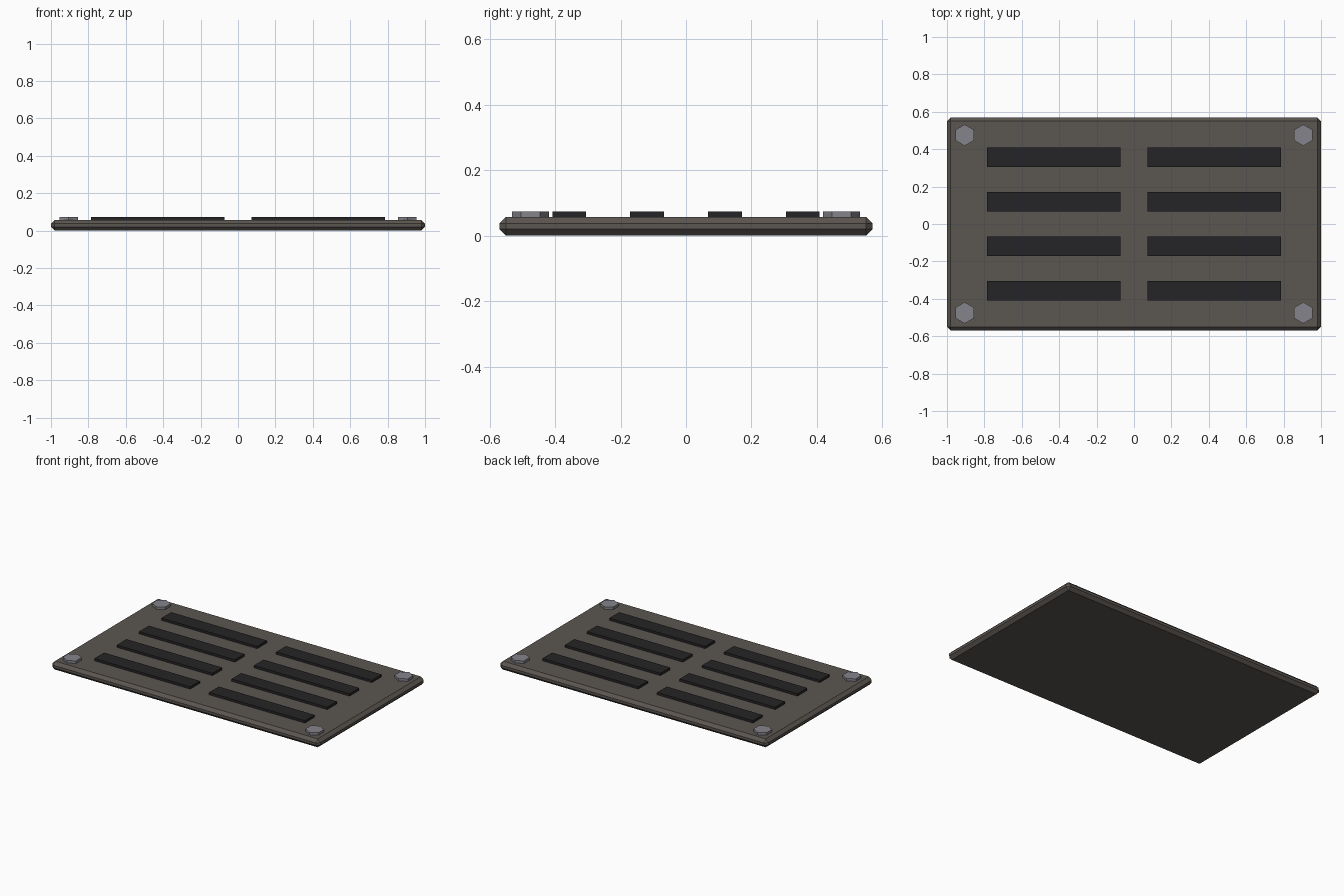
import bpy
import math

if "Cube" in bpy.data.objects:
    bpy.data.objects.remove(bpy.data.objects["Cube"])


def material(name, color):
    m = bpy.data.materials.new(name)
    m.diffuse_color = (*color, 1)
    m.use_nodes = True
    m.node_tree.nodes["Principled BSDF"].inputs["Base Color"].default_value = m.diffuse_color
    return m


PLATE = material("dark_iron", (0.105, 0.092, 0.082))
SLOT = material("slot_black", (0.018, 0.018, 0.02))
BOLT = material("bolt_steel", (0.23, 0.23, 0.26))


def finish(name, mat):
    ob = bpy.context.object
    ob.name = name
    ob.data.materials.append(mat)
    return ob


def box(name, loc, size, mat):
    bpy.ops.mesh.primitive_cube_add(size=1, location=loc)
    ob = finish(name, mat)
    ob.scale = size
    bpy.ops.object.transform_apply(location=False, rotation=False, scale=True)
    return ob


# Chamfered base plate
plate = box("plate", (0, 0, 0.0285), (2, 1.14, 0.057), PLATE)
bevel = plate.modifiers.new("chamfer", 'BEVEL')
bevel.width = 0.02
bevel.segments = 1

# Two columns of four raised dark slots
for x in (-0.428, 0.428):
    for row in range(4):
        y = -0.357 + row * 0.238
        box("slot", (x, y, 0.0615), (0.714, 0.103, 0.023), SLOT)

# Hexagonal bolt heads in the corners, points along y
for x in (-0.905, 0.905):
    for y in (-0.475, 0.475):
        bpy.ops.mesh.primitive_cylinder_add(vertices=6, radius=0.057, depth=0.025,
                                            location=(x, y, 0.0615))
        finish("bolt", BOLT)
